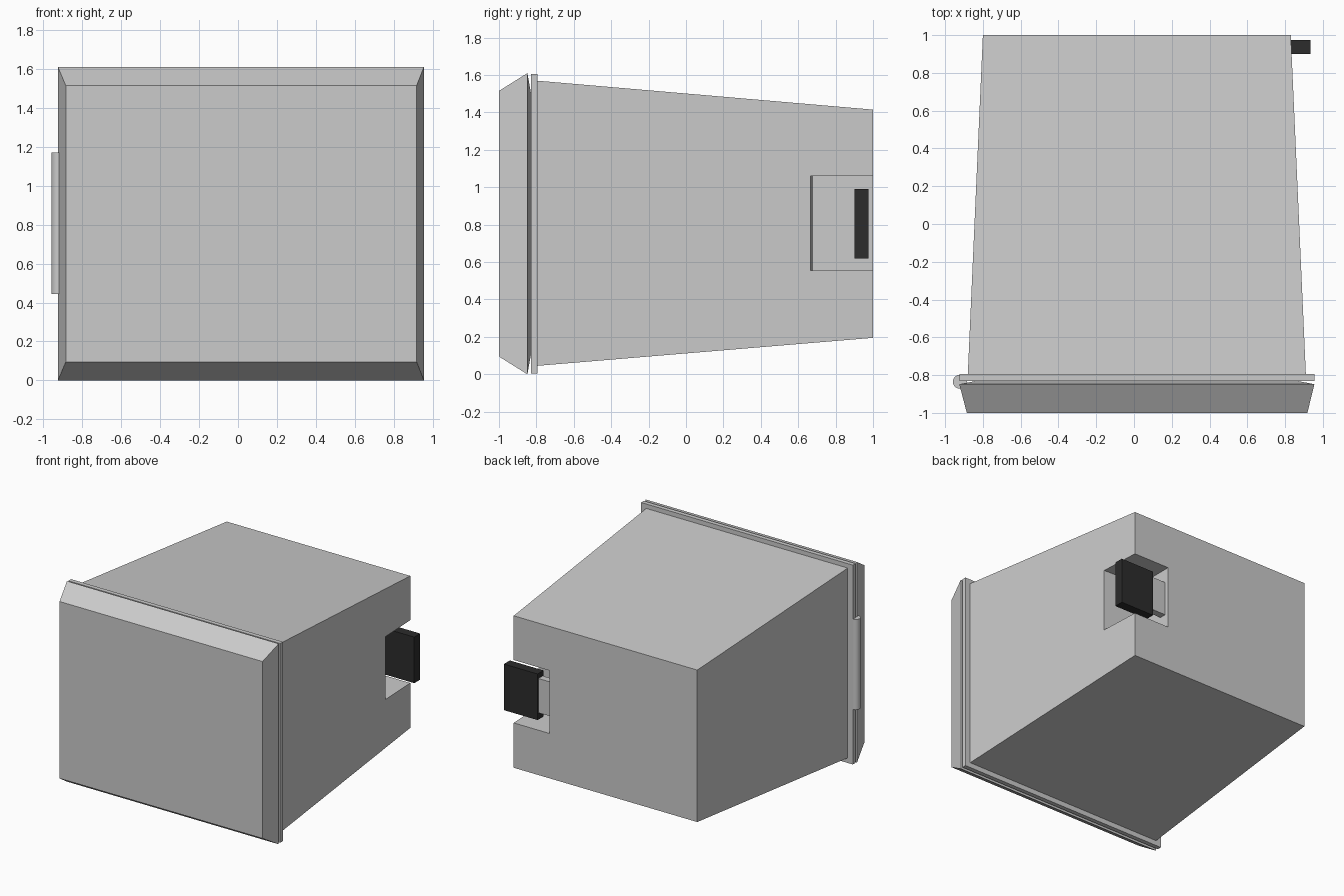
import bpy
import bmesh
from mathutils import Vector

if "Cube" in bpy.data.objects:
    bpy.data.objects.remove(bpy.data.objects["Cube"])


def loft(name, rings, material=None):
    """Closed solid skinned through rings of points, capped at both ends."""
    bm = bmesh.new()
    loops = [[bm.verts.new(p) for p in ring] for ring in rings]
    n = len(loops[0])
    for a, b in zip(loops, loops[1:]):
        for i in range(n):
            j = (i + 1) % n
            bm.faces.new((a[i], a[j], b[j], b[i]))
    bm.faces.new(loops[0])
    bm.faces.new(loops[-1])
    bmesh.ops.recalc_face_normals(bm, faces=bm.faces)
    mesh = bpy.data.meshes.new(name)
    bm.to_mesh(mesh)
    bm.free()
    obj = bpy.data.objects.new(name, mesh)
    bpy.context.collection.objects.link(obj)
    if material:
        mesh.materials.append(material)
    return obj


def rect(y, x0, x1, z0, z1):
    """Rectangle facing the front at depth y."""
    return [Vector(p) for p in ((x0, y, z0), (x1, y, z0), (x1, y, z1), (x0, y, z1))]


black = bpy.data.materials.new("black")
black.diffuse_color = (0.025, 0.025, 0.025, 1)
black.use_nodes = True
black.node_tree.nodes["Principled BSDF"].inputs["Base Color"].default_value = black.diffuse_color

# Tapered housing
housing = loft("housing", [rect(-0.80, -0.88, 0.91, 0.045, 1.57),
                           rect(1.0, -0.80, 0.83, 0.195, 1.415)])

# Notch in the back right corner
outline = [(0.51, 0.68), (1.1, 0.654), (1.1, 1.1), (0.51, 1.1)]
cutter = loft("notch_cutter", [[(x, y, z) for x, y in outline] for z in (0.555, 1.06)])
cutter.hide_render = True
cut = housing.modifiers.new("notch", 'BOOLEAN')
cut.operation = 'DIFFERENCE'
cut.solver = 'EXACT'
cut.object = cutter
bpy.context.view_layer.objects.active = housing
bpy.ops.object.modifier_apply(modifier=cut.name)
bpy.data.objects.remove(cutter)

# Front flange and bevelled door with a slightly raised back
loft("flange", [rect(y, -0.925, 0.955, 0.005, 1.605) for y in (-0.83, -0.795)])
loft("door", [rect(-1.0, -0.885, 0.918, 0.095, 1.515),
              rect(-0.848, -0.925, 0.955, 0.0, 1.61),
              rect(-0.83, -0.83, 0.86, 0.10, 1.51)])

# Hinge barrel on the left edge
bpy.ops.mesh.primitive_cylinder_add(vertices=32, radius=0.037, depth=0.725,
                                    location=(-0.922, -0.835, 0.8075))
bpy.context.object.name = "hinge_barrel"
bpy.ops.object.shade_smooth_by_angle()

# Latch stem and black latch paddle in the notch
loft("latch_stem", [rect(y, 0.49, 0.66, 0.675, 0.95) for y in (0.91, 0.965)])
loft("latch_paddle", [rect(y, 0.635, 0.935, 0.62, 0.99) for y in (0.90, 0.975)], black)
